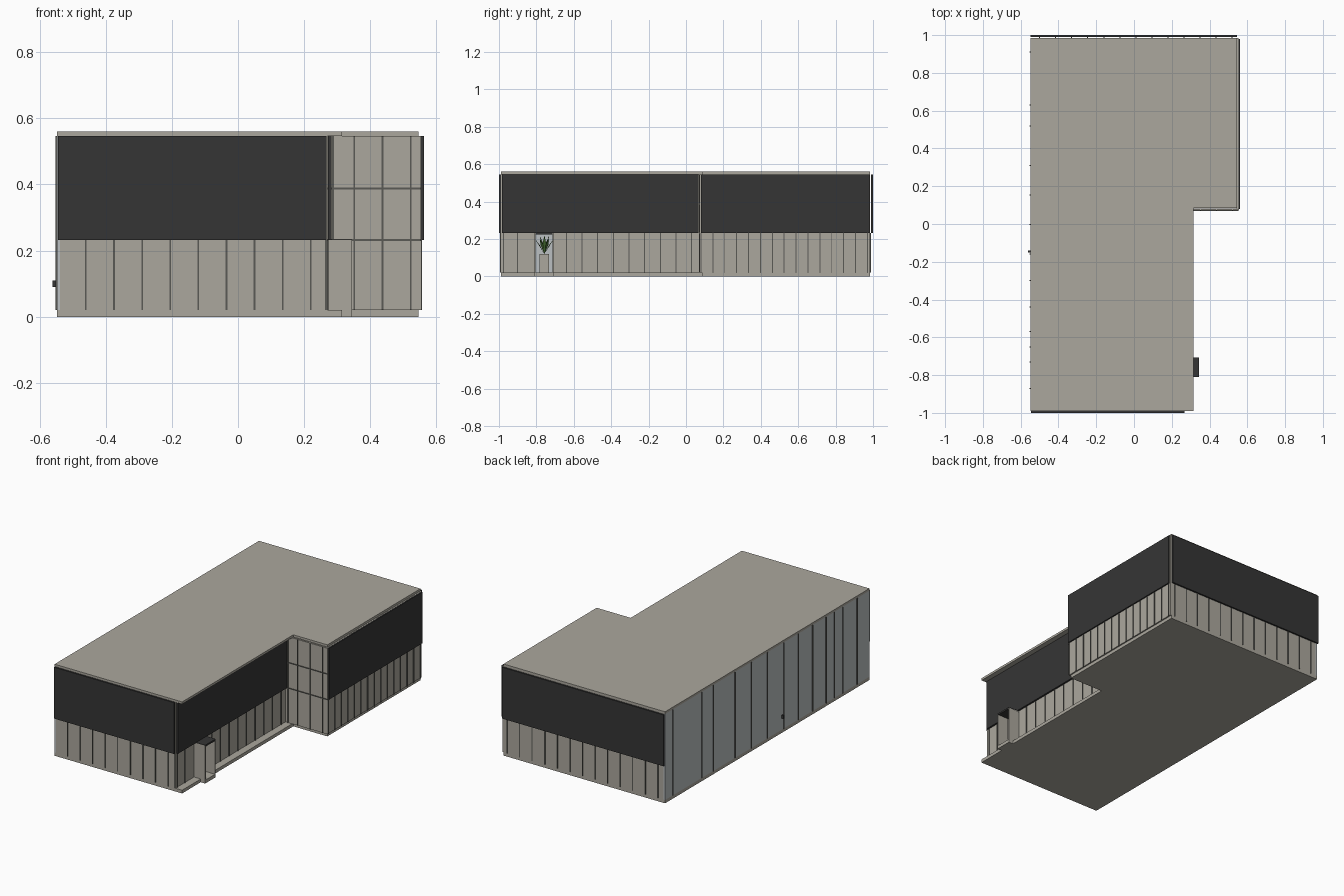
import bpy, bmesh, math

cube = bpy.data.objects.get("Cube")
if cube:
    bpy.data.objects.remove(cube, do_unlink=True)


def material(name, r, g, b):
    m = bpy.data.materials.new(name)
    m.use_nodes = True
    m.diffuse_color = (r, g, b, 1)
    m.node_tree.nodes["Principled BSDF"].inputs["Base Color"].default_value = (r, g, b, 1)
    return m


STONE = material("warm grey", 0.41, 0.39, 0.34)
DARK = material("charcoal", 0.036, 0.036, 0.036)
BLUE = material("cool grey", 0.5, 0.53, 0.54)
FRAME = material("frame grey", 0.1, 0.1, 0.09)
GREEN = material("leaf green", 0.06, 0.15, 0.03)


def finish(name, bm, mat):
    bmesh.ops.recalc_face_normals(bm, faces=bm.faces)
    mesh = bpy.data.meshes.new(name)
    bm.to_mesh(mesh)
    bm.free()
    mesh.materials.append(mat)
    ob = bpy.data.objects.new(name, mesh)
    bpy.context.collection.objects.link(ob)
    return ob


def boxes(name, mat, *spans):
    """One object from boxes given as (x0, x1), (y0, y1), (z0, z1)."""
    bm = bmesh.new()
    for span in spans:
        verts = bmesh.ops.create_cube(bm, size=1)["verts"]
        for v in verts:
            v.co = [(a + b) / 2 + c * (b - a) for (a, b), c in zip(span, v.co)]
    return finish(name, bm, mat)


def slab(name, z0, z1):
    """L-shaped plate."""
    outline = [(L, F), (INNER, F), (INNER, NOTCH), (R, NOTCH), (R, B), (L, B)]
    bm = bmesh.new()
    face = bm.faces.new([bm.verts.new((x, y, z0)) for x, y in outline])
    ext = bmesh.ops.extrude_face_region(bm, geom=[face])["geom"]
    bmesh.ops.translate(bm, vec=(0, 0, z1 - z0),
                        verts=[g for g in ext if isinstance(g, bmesh.types.BMVert)])
    return finish(name, bm, STONE)


def steps(start, stop, count):
    return [start + (stop - start) * i / count for i in range(count + 1)]


def mullions(name, axis, wall, positions, z, w=0.0025, depth=0.004):
    """Thin uprights on a wall plane; axis is the direction the wall runs."""
    spans = []
    for p in positions:
        run, out = (p - w, p + w), (wall - depth, wall + depth)
        spans.append((run, out, z) if axis == "x" else (out, run, z))
    return boxes(name, FRAME, *spans)


# Footprint and levels
L, R, F, B = -0.548, 0.545, -0.99, 0.985
INNER, NOTCH = 0.315, 0.085
FLOOR, MID, TOP = 0.02, 0.232, 0.546
T = 0.01
LOW, FULL = (FLOOR, MID), (FLOOR, TOP)
DOOR0, DOOR1 = -0.81, -0.708

slab("floor_slab", 0, FLOOR)
slab("roof_slab", TOP, 0.56)

# Outer walls
boxes("front_wall", STONE, ((L + T, 0.27), (F, F + T), FULL))
boxes("back_wall", STONE, ((L + T, 0.553), (B - T, B), FULL))
boxes("left_wall", BLUE, ((L, L + T), (F, B), FULL))
boxes("wing_right_wall", STONE, ((0.543, 0.553), (0.075, B), FULL))
boxes("wing_front_wall", STONE, ((0.27, 0.553), (0.073, 0.083), FULL))
boxes("inner_right_wall", STONE,
      ((0.26, 0.27), (F, DOOR0), FULL),
      ((0.26, 0.27), (DOOR1, 0.075), FULL),
      ((0.26, 0.27), (DOOR0, DOOR1), (MID, TOP)))

# Dark upper cladding
UP = (MID, TOP)
boxes("front_cladding", DARK, ((L + 0.004, 0.268), (-1, F), UP))
boxes("back_cladding", DARK, ((L, R), (B + 0.005, 1), UP))
boxes("inner_right_cladding", DARK, ((0.272, 0.283), (F + 0.005, 0.068), UP))
boxes("wing_right_cladding", DARK, ((0.554, 0.562), (0.08, B - 0.005), UP))

# Window uprights and rails
mullions("front_mullions", "x", F, steps(-0.46, 0.22, 8) + [0.266], LOW)
mullions("back_mullions", "x", B, steps(-0.5, 0.52, 12), LOW)
mullions("inner_right_mullions", "y", 0.27,
         [-0.975, -0.9] + steps(-0.64, 0.03, 8), LOW)
mullions("wing_right_mullions", "y", 0.553, steps(0.08, 0.97, 14), LOW)
mullions("wing_front_mullions", "x", 0.073, [0.287, 0.352, 0.437, 0.522], FULL)
mullions("left_mullions", "y", L,
         [0.91, 0.63, 0.52] + steps(0.31, -0.16, 3)
         + [-0.3, -0.44] + steps(-0.57, -0.73, 2) + [-0.87], FULL)
boxes("wing_front_rails", FRAME, *[
    ((0.27, 0.553), (0.069, 0.077), (z - 0.0025, z + 0.0025)) for z in (MID, 0.388)])
boxes("left_door_handle", DARK, ((-0.561, L), (-0.15, -0.14), (0.09, 0.11)))

# Entrance porch
PORCH = (0.27, 0.345)
boxes("porch_sides", STONE,
      (PORCH, (DOOR0, DOOR0 + 0.006), (0, MID)),
      (PORCH, (DOOR1 - 0.006, DOOR1), (0, MID)))
boxes("porch_base", STONE, ((INNER, 0.345), (DOOR0 + 0.006, DOOR1 - 0.006), (0, FLOOR)))
boxes("porch_canopy", DARK, (PORCH, (DOOR0, DOOR1), (MID - 0.008, MID + 0.002)))

# Potted plant behind the entrance
PX, PY, PZ = 0.2, -0.757, 0.12
boxes("planter", STONE, ((PX - 0.025, PX + 0.025), (PY - 0.025, PY + 0.025), (FLOOR, PZ)))
bm = bmesh.new()
for i in range(12):
    a = math.tau * i / 12
    dx, dy = math.cos(a), math.sin(a)
    reach = 0.05 if i % 2 else 0.03
    rise = 0.08 if i % 2 else 0.1
    pts = [(0, 0, 0), (reach / 2, 0.009, rise * 0.6), (reach, 0, rise), (reach / 2, -0.009, rise * 0.6)]
    bm.faces.new([bm.verts.new((PX + u * dx - v * dy, PY + u * dy + v * dx, PZ + h))
                  for u, v, h in pts])
finish("plant_leaves", bm, GREEN)
